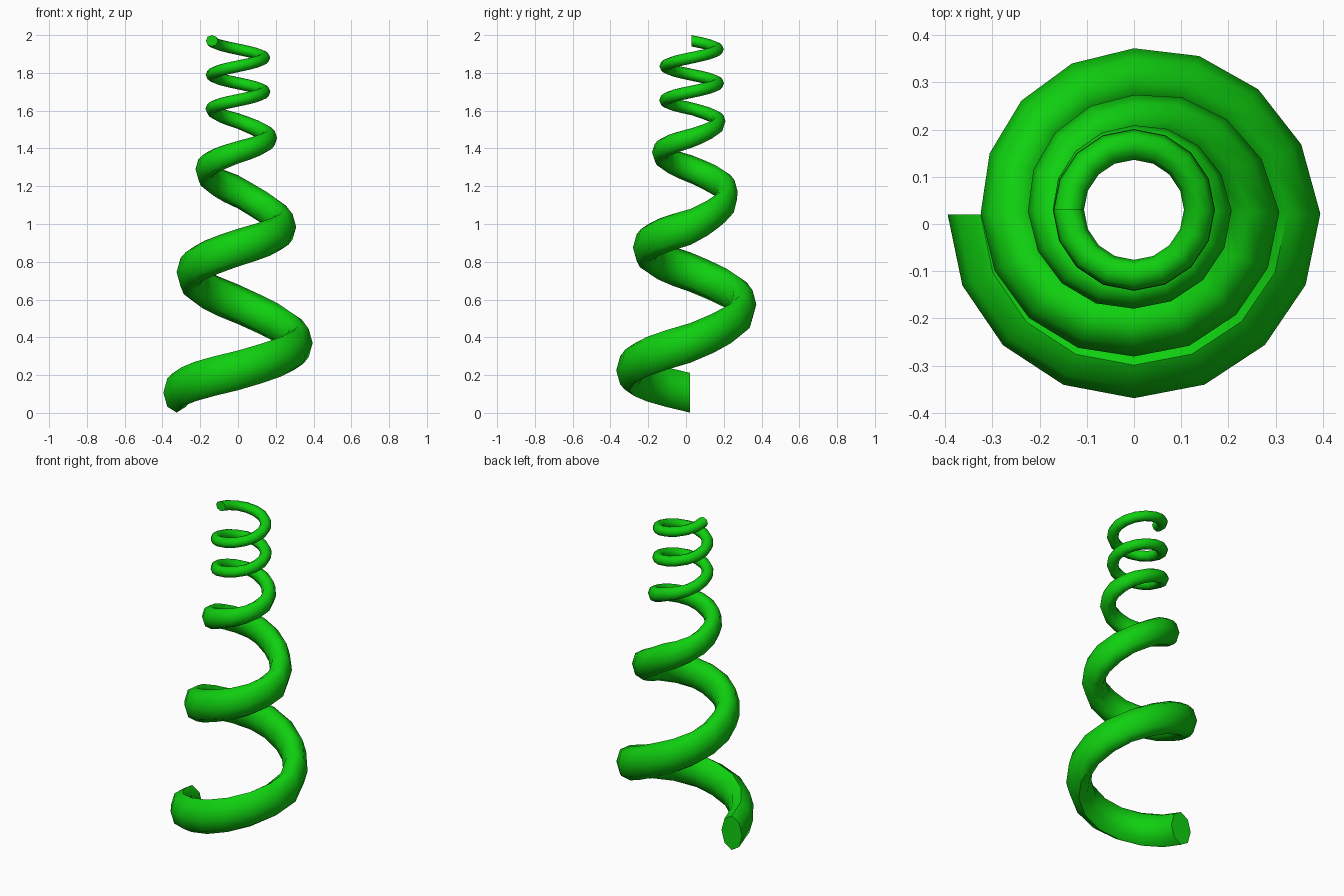
import bpy, bmesh, math

cube = bpy.data.objects.get("Cube")
if cube:
    bpy.data.objects.remove(cube, do_unlink=True)

SIDES = 8
STEPS = 16      # rings per turn
TURNS = 5

# Tapering coil: (turn, outer radius, centre height, half width, half height)
KEYS = [
    (0.0, .395, .107, .07, .105), (0.25, .39, .225, .07, .105),
    (0.5, .395, .37, .07, .105), (0.75, .35, .575, .07, .105),
    (1.0, .325, .745, .07, .105), (1.25, .305, .875, .068, .1),
    (1.5, .308, .985, .065, .095), (1.75, .248, 1.17, .058, .088),
    (2.0, .225, 1.29, .052, .075), (2.25, .207, 1.38, .045, .06),
    (2.5, .207, 1.455, .042, .052), (2.75, .18, 1.545, .036, .042),
    (3.0, .172, 1.61, .033, .034), (5.0, .17, 1.97, .032, .03),
]


def sample(turn):
    """Interpolate the coil settings at a given turn."""
    for a, b in zip(KEYS, KEYS[1:]):
        if turn <= b[0]:
            f = (turn - a[0]) / (b[0] - a[0])
            return [p + (q - p) * f for p, q in zip(a[1:], b[1:])]


bm = bmesh.new()
rings = []
for i in range(STEPS * TURNS + 1):
    turn = i / STEPS
    outer, z, width, height = sample(turn)
    angle = math.pi + math.tau * turn
    centre_y = 0.02 + 0.01 * min(turn / 3, 1)
    ring = []
    for k in range(SIDES):
        a = math.tau * k / SIDES
        r = outer - width + width * math.cos(a)
        ring.append(bm.verts.new((r * math.cos(angle),
                                  centre_y + r * math.sin(angle),
                                  z + height * math.sin(a))))
    rings.append(ring)

# Skin the rings and close both ends
for low, high in zip(rings, rings[1:]):
    for k in range(SIDES):
        n = (k + 1) % SIDES
        bm.faces.new((low[k], low[n], high[n], high[k]))
bm.faces.new(rings[0])
bm.faces.new(rings[-1])
bmesh.ops.recalc_face_normals(bm, faces=bm.faces)

mesh = bpy.data.meshes.new("spiral_coil")
bm.to_mesh(mesh)
bm.free()
coil = bpy.data.objects.new("spiral_coil", mesh)
bpy.context.collection.objects.link(coil)

# Bright green finish
green = bpy.data.materials.new("bright_green")
green.use_nodes = True
color = (0.005, 0.63, 0.005, 1)
green.diffuse_color = color
green.node_tree.nodes["Principled BSDF"].inputs["Base Color"].default_value = color
mesh.materials.append(green)

bpy.ops.object.select_all(action='DESELECT')
coil.select_set(True)
bpy.context.view_layer.objects.active = coil
bpy.ops.object.shade_smooth_by_angle(angle=math.radians(62))
